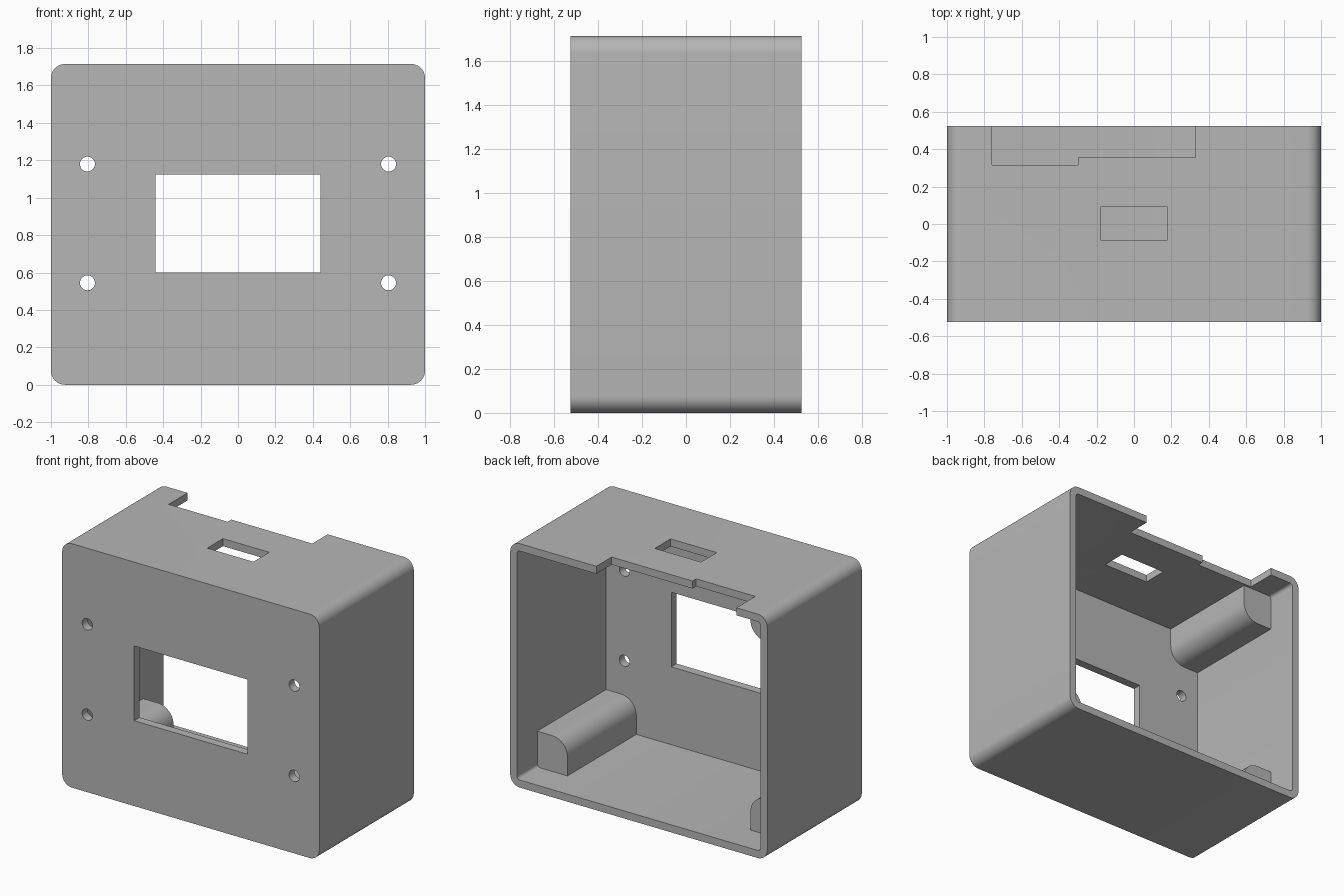
import bpy, bmesh, math
from mathutils import Vector

WIDTH, DEPTH, HEIGHT = 2.0, 1.05, 1.715
WALL, FRONT = 0.053, 0.06
BACK = DEPTH / 2

old = bpy.data.objects.get("Cube")
if old:
    bpy.data.objects.remove(old, do_unlink=True)

grey = bpy.data.materials.new("plain grey")
grey.use_nodes = True
colour = (0.47, 0.47, 0.47, 1)
grey.diffuse_color = colour
grey.node_tree.nodes["Principled BSDF"].inputs["Base Color"].default_value = colour


def rounded_rect(x0, x1, z0, z1, radii, steps=10):
    """Outline in x/z; radii go right-top, left-top, left-bottom, right-bottom."""
    corners = [(x1, z1, -1, -1), (x0, z1, 1, -1), (x0, z0, 1, 1), (x1, z0, -1, 1)]
    points = []
    for i, ((x, z, sx, sz), r) in enumerate(zip(corners, radii)):
        if r == 0:
            points.append((x, z))
            continue
        for k in range(steps + 1):
            a = math.pi / 2 * (i + k / steps)
            points.append((x + sx * r + r * math.cos(a), z + sz * r + r * math.sin(a)))
    return points


def extrude_y(name, outline, y0, y1):
    """Solid with an x/z outline running from y0 to y1."""
    bm = bmesh.new()
    face = bm.faces.new([bm.verts.new((x, y0, z)) for x, z in outline])
    side = bmesh.ops.extrude_face_region(bm, geom=[face])
    verts = [v for v in side["geom"] if isinstance(v, bmesh.types.BMVert)]
    bmesh.ops.translate(bm, verts=verts, vec=Vector((0, y1 - y0, 0)))
    bmesh.ops.recalc_face_normals(bm, faces=bm.faces)
    mesh = bpy.data.meshes.new(name)
    bm.to_mesh(mesh)
    bm.free()
    mesh.materials.append(grey)
    obj = bpy.data.objects.new(name, mesh)
    bpy.context.collection.objects.link(obj)
    return obj


def box(name, x0, x1, y0, y1, z0, z1):
    return extrude_y(name, rounded_rect(x0, x1, z0, z1, [0] * 4), y0, y1)


def activate(obj):
    bpy.ops.object.select_all(action="DESELECT")
    obj.select_set(True)
    bpy.context.view_layer.objects.active = obj


def cut(target, cutter):
    cutter.hide_render = True
    mod = target.modifiers.new("cut", "BOOLEAN")
    mod.operation = "DIFFERENCE"
    mod.solver = "EXACT"
    mod.object = cutter
    activate(target)
    bpy.ops.object.modifier_apply(modifier=mod.name)
    bpy.data.objects.remove(cutter, do_unlink=True)


# Open-backed case
half = WIDTH / 2
case = extrude_y("case_shell", rounded_rect(-half, half, 0, HEIGHT, [0.075] * 4), -BACK, BACK)
cavity = rounded_rect(WALL - half, half - WALL, WALL, HEIGHT - WALL, [0.022] * 4, 5)
cut(case, extrude_y("cavity_cutter", cavity, FRONT - BACK, BACK + 0.2))

# Display window in the front
cut(case, box("window_cutter", -0.44, 0.44, -0.7, -0.4, 0.6, 1.125))

# Screw holes around the window
for x in (-0.805, 0.805):
    for z in (0.545, 1.18):
        hole = rounded_rect(x - 0.04, x + 0.04, z - 0.04, z + 0.04, [0.0399] * 4, 8)
        cut(case, extrude_y("hole_cutter", hole, -0.7, -0.4))

# Slot and stepped notch in the top
cut(case, box("slot_cutter", -0.18, 0.18, -0.085, 0.09, 1.6, 1.8))
cut(case, box("deep_notch_cutter", -0.76, -0.30, 0.315, 0.7, 1.6, 1.8))
cut(case, box("shallow_notch_cutter", -0.4, 0.33, 0.355, 0.8, 1.58, 1.82))

# Corner posts with one rounded inner edge
posts = []
inner, outer, low, high, r = 0.712, 0.965, 0.035, 0.305, 0.12
for name, outline in (
    ("post_bottom_left", rounded_rect(inner, outer, low, high, [0, r, 0, 0])),
    ("post_bottom_right", rounded_rect(-outer, -inner, low, high, [r, 0, 0, 0])),
    ("post_top_right", rounded_rect(-outer, -inner, HEIGHT - high, HEIGHT - low, [0, 0, 0, r])),
):
    posts.append(extrude_y(name, outline, -BACK + FRONT / 2, 0.30))

for obj in [case] + posts:
    activate(obj)
    bpy.ops.object.shade_smooth_by_angle(angle=math.radians(30))
